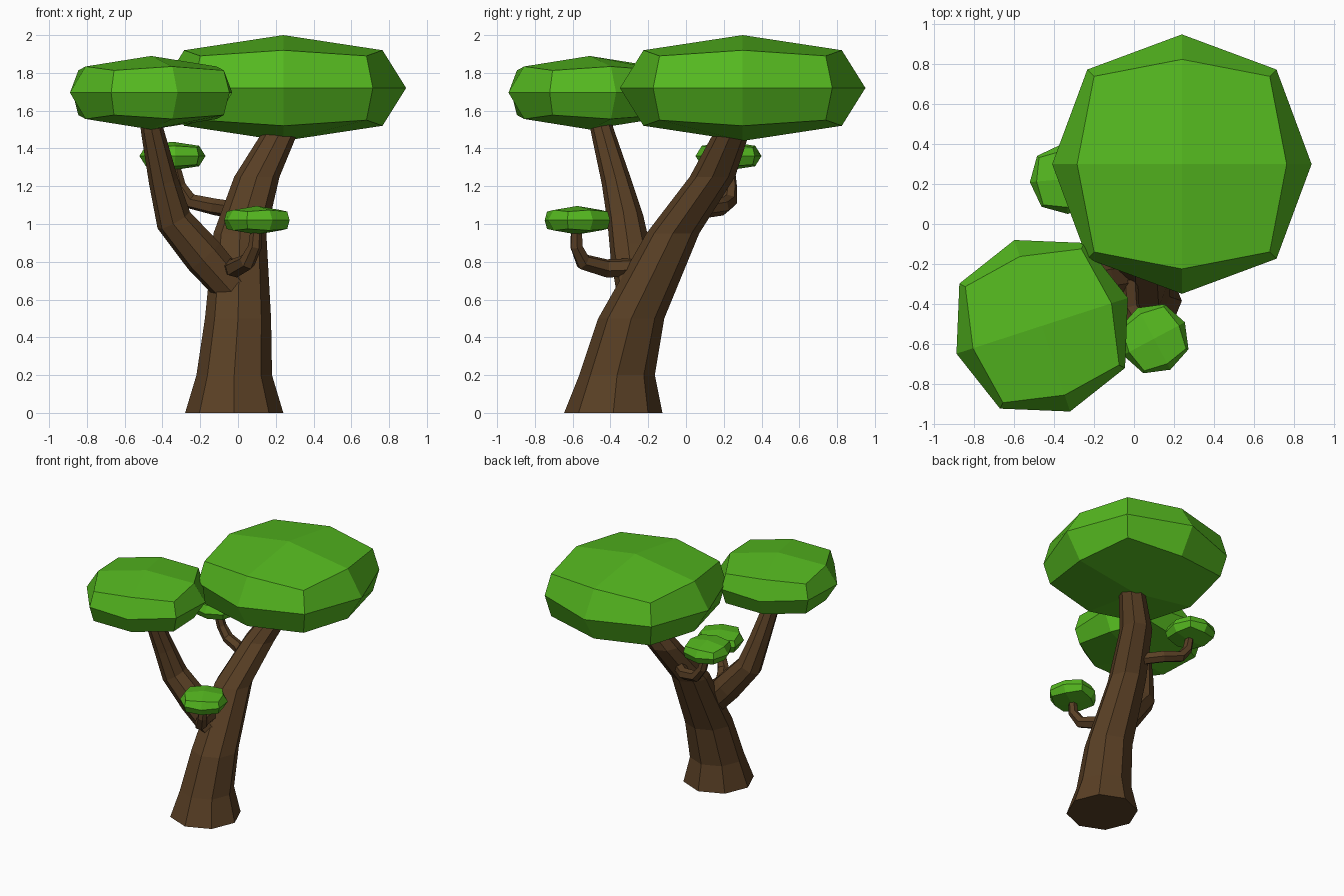
import bpy, bmesh, math
from mathutils import Vector, Matrix

if "Cube" in bpy.data.objects:
    bpy.data.objects.remove(bpy.data.objects["Cube"])


def material(name, color):
    m = bpy.data.materials.new(name)
    m.diffuse_color = color
    m.use_nodes = True
    m.node_tree.nodes["Principled BSDF"].inputs["Base Color"].default_value = m.diffuse_color
    return m


bark = material("bark", (0.10, 0.05, 0.018, 1))
leaf = material("leaf", (0.09, 0.48, 0.014, 1))


def finish(name, bm, mat):
    bmesh.ops.recalc_face_normals(bm, faces=bm.faces)
    me = bpy.data.meshes.new(name)
    bm.to_mesh(me)
    bm.free()
    me.materials.append(mat)
    ob = bpy.data.objects.new(name, me)
    bpy.context.collection.objects.link(ob)


def tube(name, pts, sides, level=False):
    """Tapered limb through (x, y, z, radius); level keeps the rings horizontal."""
    bm = bmesh.new()
    pos = [Vector(p[:3]) for p in pts]
    rings, u = [], Vector((1, 0, 0))
    for i, p in enumerate(pos):
        t = Vector((0, 0, 1))
        if not level:
            t = (pos[min(i + 1, len(pos) - 1)] - pos[max(i - 1, 0)]).normalized()
            if i == 0:
                u = t.orthogonal().normalized()
        u = (u - t * u.dot(t)).normalized()
        v = t.cross(u)
        r = pts[i][3]
        angles = [math.tau * k / sides for k in range(sides)]
        rings.append([bm.verts.new(p + r * (u * math.cos(a) + v * math.sin(a)))
                      for a in angles])
    for a, b in zip(rings, rings[1:]):
        for k in range(sides):
            j = (k + 1) % sides
            bm.faces.new((a[k], a[j], b[j], b[k]))
    bm.faces.new(rings[0])
    bm.faces.new(rings[-1])
    finish(name, bm, bark)


def crown(name, center, scale, turn):
    """Rounded, flattened cube split once: 26 points, 24 flat faces."""
    bm = bmesh.new()
    bmesh.ops.create_cube(bm, size=2)
    bmesh.ops.subdivide_edges(bm, edges=bm.edges[:], cuts=1, use_grid_fill=True)
    for v in bm.verts:
        side = (abs(v.co.x) > 0.5) + (abs(v.co.y) > 0.5)
        top = abs(v.co.z) > 0.5
        w = {(1, False): 0.65, (2, False): 0.474, (1, True): 0.525,
             (2, True): 0.44, (0, True): 0}[(side, top)]
        h = (0.28, 0.20, 0.17)[side] if top else 0
        v.co = Vector((v.co.x * w, v.co.y * w, v.co.z * h))
    bmesh.ops.transform(bm, verts=bm.verts, matrix=Matrix.Translation(center)
                        @ Matrix.Rotation(math.radians(turn), 4, 'Z')
                        @ Matrix.Scale(scale, 4))
    finish(name, bm, leaf)


# Wood
tube("trunk", [(-0.02, -0.385, 0, 0.26), (-0.02, -0.365, 0.2, 0.2),
               (0, -0.29, 0.5, 0.175), (0.01, -0.07, 0.95, 0.14),
               (0.1, 0.14, 1.25, 0.12), (0.22, 0.24, 1.48, 0.095),
               (0.25, 0.30, 1.62, 0.085)], 8, True)
tube("large_branch", [(-0.03, -0.27, 0.66, 0.1), (-0.18, -0.29, 0.83, 0.11),
                      (-0.34, -0.32, 1.02, 0.097), (-0.395, -0.37, 1.23, 0.078),
                      (-0.455, -0.445, 1.5, 0.06), (-0.47, -0.47, 1.62, 0.055)], 8)
tube("front_twig", [(-0.03, -0.28, 0.77, 0.05), (-0.02, -0.42, 0.765, 0.05),
                    (0.05, -0.545, 0.80, 0.045), (0.09, -0.58, 0.88, 0.036),
                    (0.10, -0.58, 1.0, 0.03)], 6)
tube("back_twig", [(0.02, 0.06, 1.07, 0.045), (-0.12, 0.19, 1.09, 0.045),
                   (-0.25, 0.23, 1.12, 0.042), (-0.31, 0.235, 1.2, 0.036),
                   (-0.345, 0.225, 1.34, 0.03)], 6)

# Foliage
crown("large_crown", (0.24, 0.30, 1.72), 1, 0)
crown("medium_crown", (-0.46, -0.51, 1.695), 0.695, 18)
crown("front_small_crown", (0.10, -0.575, 1.02), 0.27, 28)
crown("back_small_crown", (-0.347, 0.225, 1.36), 0.27, 5)
